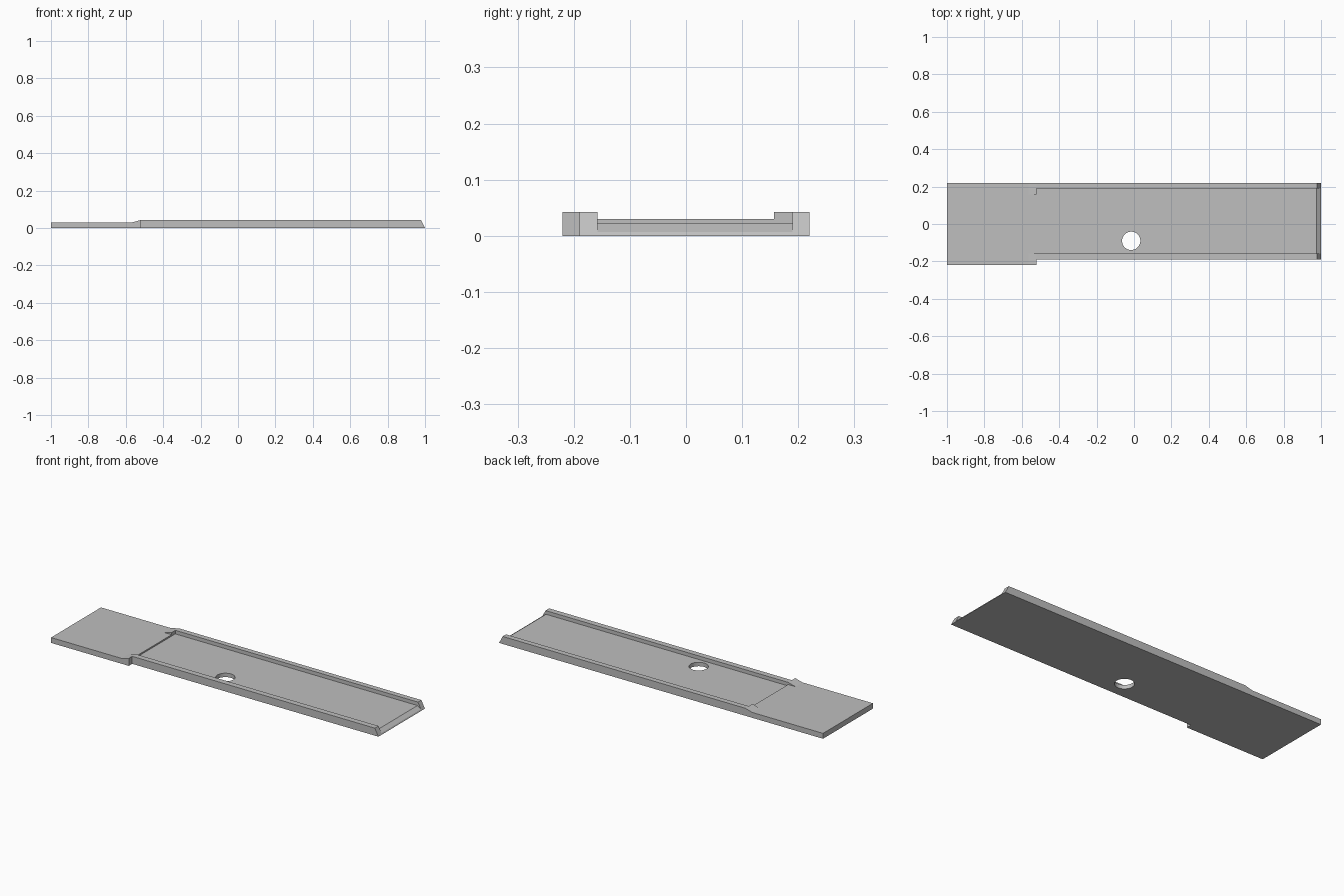
import bpy
import bmesh
from mathutils import Vector

cube = bpy.data.objects.get("Cube")
if cube:
    bpy.data.objects.remove(cube, do_unlink=True)

grey = bpy.data.materials.new("plain grey")
grey.use_nodes = True
colour = (0.52, 0.52, 0.52, 1)
grey.diffuse_color = colour
grey.node_tree.nodes["Principled BSDF"].inputs["Base Color"].default_value = colour


def extrude_profile(name, profile, y0, y1):
    """Extrude a side profile of (x, z) points from y0 to y1."""
    bm = bmesh.new()
    face = bm.faces.new([bm.verts.new((x, y0, z)) for x, z in profile])
    grown = bmesh.ops.extrude_face_region(bm, geom=[face])
    verts = [v for v in grown["geom"] if isinstance(v, bmesh.types.BMVert)]
    bmesh.ops.translate(bm, verts=verts, vec=Vector((0, y1 - y0, 0)))
    bmesh.ops.recalc_face_normals(bm, faces=bm.faces)
    mesh = bpy.data.meshes.new(name)
    bm.to_mesh(mesh)
    bm.free()
    mesh.materials.append(grey)
    obj = bpy.data.objects.new(name, mesh)
    bpy.context.collection.objects.link(obj)
    return obj


def box_profile(x0, x1, z0, z1):
    return [(x0, z0), (x1, z0), (x1, z1), (x0, z1)]


STEP = -0.52   # where the handle tab meets the channel

# Full-width bar: thin tab, ramp, rail height, bevelled end
tray = extrude_profile("channel_plate", [
    (-1, 0), (1, 0), (0.978, 0.042), (STEP, 0.042), (-0.565, 0.03), (-1, 0.03)],
    -0.22, 0.22)

# Cutters: narrow front side, sunken channel with sloped lip, gap between ramps
cutters = [
    extrude_profile("side_notch_cutter", box_profile(STEP, 1.1, -0.1, 0.1), -0.4, -0.19),
    extrude_profile("channel_cutter", [
        (STEP, 0.022), (0.975, 0.022), (1.0105, -0.003), (1.1, -0.003),
        (1.1, 0.1), (STEP, 0.1)], -0.158, 0.19),
    extrude_profile("ramp_gap_cutter", box_profile(-0.6, -0.5, 0.03, 0.1), -0.158, 0.157),
]

# Round hole through the channel floor
bpy.ops.mesh.primitive_cylinder_add(vertices=48, radius=0.049, depth=0.3,
                                    location=(-0.015, -0.09, 0))
hole = bpy.context.object
hole.name = "hole_cutter"
hole.data.materials.append(grey)
cutters.append(hole)

bpy.ops.object.select_all(action="DESELECT")
bpy.context.view_layer.objects.active = tray
tray.select_set(True)
for cutter in cutters:
    cutter.hide_render = True
    mod = tray.modifiers.new(cutter.name, "BOOLEAN")
    mod.operation = "DIFFERENCE"
    mod.solver = "EXACT"
    mod.object = cutter
    bpy.ops.object.modifier_apply(modifier=mod.name)
    bpy.data.objects.remove(cutter, do_unlink=True)

bpy.ops.object.shade_smooth_by_angle(angle=0.2)
